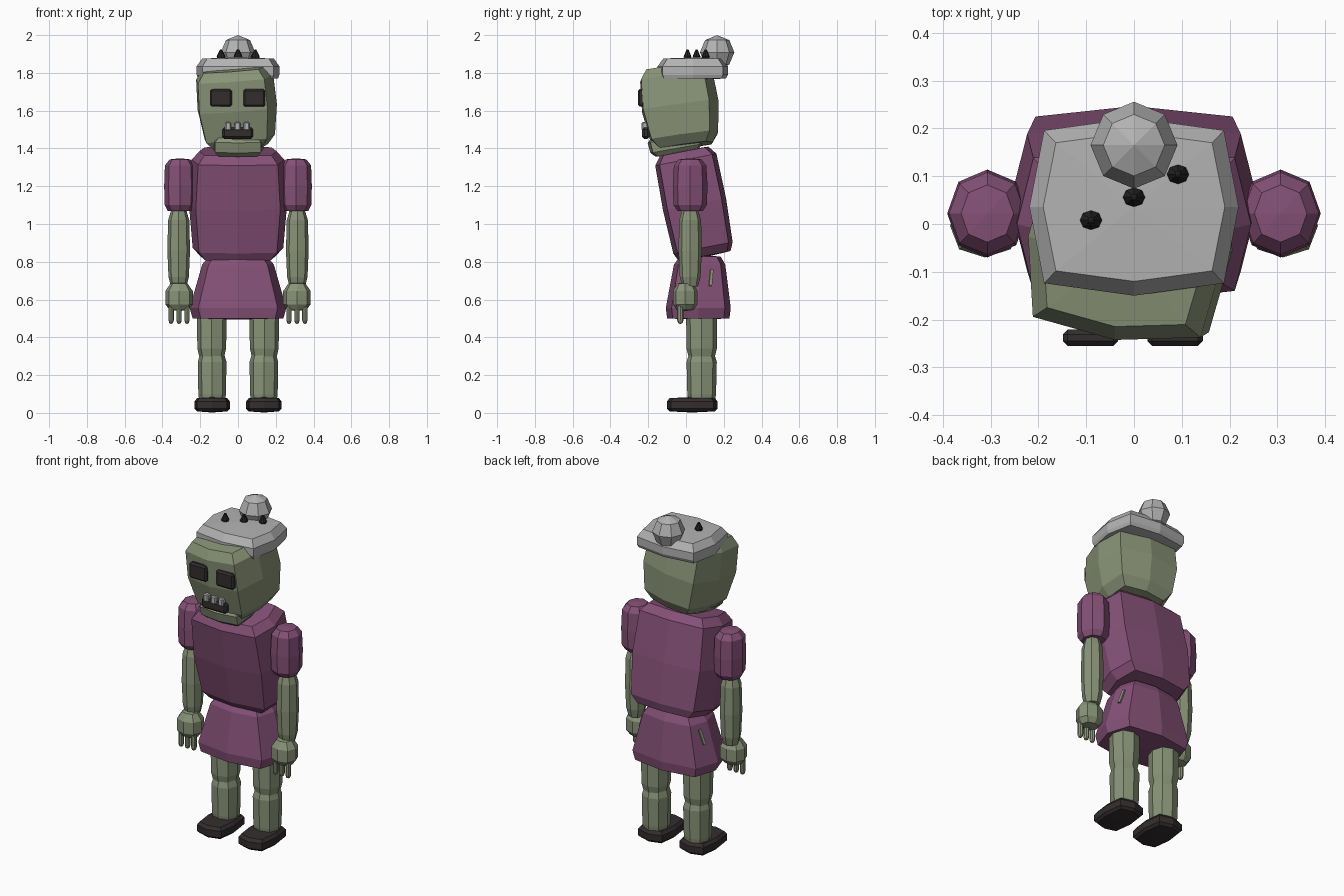
import bpy, bmesh, math
from mathutils import Matrix, Euler


def material(name, rgb):
    m = bpy.data.materials.new(name)
    m.diffuse_color = (*rgb, 1)
    return m


SKIN = material("green_skin", (0.25, 0.295, 0.185))
CLOTH = material("purple_cloth", (0.235, 0.082, 0.185))
GREY = material("pale_grey", (0.45, 0.45, 0.45))
DARK = material("dark_brown", (0.034, 0.026, 0.027))
BLACK = material("spike_black", (0.016, 0.016, 0.016))


def finish(name, bm, mat, loc, rot):
    bmesh.ops.recalc_face_normals(bm, faces=bm.faces)
    me = bpy.data.meshes.new(name)
    bm.to_mesh(me)
    bm.free()
    me.materials.append(mat)
    ob = bpy.data.objects.new(name, me)
    ob.location = loc
    ob.rotation_euler = [math.radians(a) for a in rot]
    bpy.context.collection.objects.link(ob)
    return ob


def loft(name, rings, mat, corner=0.707, loc=(0, 0, 0), rot=(0, 0, 0), dome=0.006):
    """Eight-sided stack; each ring is (z, half_width, half_depth, y_offset)."""
    bm = bmesh.new()
    c = corner
    plan = [(1, 0), (c, c), (0, 1), (-c, c), (-1, 0), (-c, -c), (0, -1), (c, -c)]
    loops = []
    for z, hw, hd, *off in rings:
        oy = off[0] if off else 0
        loops.append([bm.verts.new((x * hw, y * hd + oy, z)) for x, y in plan])
    for a, b in zip(loops, loops[1:]):
        for i in range(8):
            j = (i + 1) % 8
            bm.faces.new((a[i], a[j], b[j], b[i]))
    # slightly domed end caps
    for lp, ring, s in ((loops[0], rings[0], -1), (loops[-1], rings[-1], 1)):
        oy = ring[3] if len(ring) > 3 else 0
        tip = bm.verts.new((0, oy, ring[0] + s * dome))
        for i in range(8):
            bm.faces.new((lp[i], lp[(i + 1) % 8], tip))
    return finish(name, bm, mat, loc, rot)


def block(name, size, loc, mat, bevel=0.01, rot=(0, 0, 0)):
    bm = bmesh.new()
    bmesh.ops.create_cube(bm, size=1, matrix=Matrix.Diagonal((*size, 1)))
    if bevel:
        bmesh.ops.bevel(bm, geom=bm.edges[:], offset=bevel, segments=1, affect='EDGES')
    return finish(name, bm, mat, loc, rot)


# Arms, legs and skirt tears, on both sides
for side, s in (("left", -1), ("right", 1)):
    loft(side + "_shoe", [(0.008, 0.08, 0.12), (0.022, 0.094, 0.134),
                          (0.06, 0.094, 0.134), (0.078, 0.08, 0.12)],
         DARK, 0.84, (s * 0.137, 0.033, 0))
    loft(side + "_lower_leg", [(0.06, 0.068, 0.07), (0.1, 0.073, 0.076),
                               (0.27, 0.076, 0.08), (0.31, 0.064, 0.068)],
         SKIN, 0.74, (s * 0.137, 0.083, 0))
    loft(side + "_upper_leg", [(0.29, 0.064, 0.068), (0.34, 0.076, 0.08),
                               (0.56, 0.08, 0.083), (0.62, 0.06, 0.06)],
         SKIN, 0.74, (s * 0.139, 0.083, 0))
    ax = s * 0.307
    loft(side + "_sleeve", [(1.07, 0.065, 0.068), (1.1, 0.081, 0.088), (1.2, 0.084, 0.092),
                            (1.31, 0.08, 0.086), (1.342, 0.055, 0.06)],
         CLOTH, 0.72, (ax, 0.022, 0))
    loft(side + "_forearm", [(0.67, 0.042, 0.042), (0.72, 0.054, 0.055), (0.86, 0.06, 0.062),
                             (1.02, 0.056, 0.058), (1.08, 0.038, 0.04)],
         SKIN, 0.72, (ax + s * 0.007, 0.022, 0))
    loft(side + "_hand", [(0.545, 0.05, 0.045), (0.575, 0.073, 0.066),
                          (0.645, 0.073, 0.066), (0.685, 0.045, 0.042)],
         SKIN, 0.74, (ax + s * 0.005, -0.004, 0))
    for i in (-1, 0, 1):
        loft(side + "_finger", [(0.476, 0.01, 0.012), (0.49, 0.014, 0.017), (0.57, 0.014, 0.017)],
             SKIN, 0.72, (ax + s * 0.005 + i * 0.042, -0.03, 0))
    block(side + "_skirt_tear", (0.009, 0.016, 0.09), (s * 0.2, 0.133, 0.715), SKIN, 0,
          (-10, -s * 15, s * 18))

# Skirt
loft("skirt", [(0.5, 0.24, 0.165, 0.065), (0.555, 0.256, 0.172, 0.065),
               (0.785, 0.19, 0.136, 0.072), (0.828, 0.155, 0.108, 0.075)], CLOTH, 0.82)

# Torso leaning forward
loft("torso", [(-0.28, 0.2, 0.14), (-0.235, 0.24, 0.16), (0, 0.26, 0.17),
               (0.24, 0.245, 0.165), (0.285, 0.205, 0.13)],
     CLOTH, 0.86, (0, 0.045, 1.105), (11, 0, 0))

# Tilted head and jaw
loft("head", [(-0.21, 0.145, 0.145), (-0.16, 0.188, 0.182), (0, 0.212, 0.206),
              (0.16, 0.206, 0.195), (0.21, 0.17, 0.16)],
     SKIN, 0.86, (-0.004, -0.03, 1.62), (8, -4, -7))
loft("jaw", [(-0.05, 0.115, 0.115), (-0.025, 0.135, 0.14), (0.03, 0.135, 0.145),
             (0.05, 0.115, 0.125)], SKIN, 0.9, (0, -0.055, 1.425), (10, 0, 0))

# Face
for name, x in (("left_eye", -0.091), ("right_eye", 0.086)):
    block(name, (0.116, 0.034, 0.094), (x, -0.238, 1.668), DARK, 0.01)
block("mouth", (0.165, 0.04, 0.062), (-0.002, -0.212, 1.481), DARK, 0.012)
for x in (-0.052, -0.002, 0.046):
    block("tooth", (0.032, 0.035, 0.045), (x, -0.217, 1.517), GREY, 0.006)

# Hat with ball and spikes
loft("hat", [(1.77, 0.212, 0.176), (1.79, 0.219, 0.186), (1.835, 0.219, 0.186),
             (1.876, 0.19, 0.156)], GREY, 0.86, (0, 0.036, 0))
bm = bmesh.new()
bmesh.ops.create_uvsphere(bm, u_segments=8, v_segments=4, radius=0.091)
finish("hat_ball", bm, GREY, (0, 0.165, 1.909), (0, 0, 0))
for x, y in ((-0.09, 0.008), (0, 0.056), (0.092, 0.104)):
    loft("hat_spike", [(1.865, 0.018, 0.017), (1.888, 0.023, 0.02), (1.922, 0.006, 0.006)],
         BLACK, 0.72, (x, y, 0), dome=0.003)
